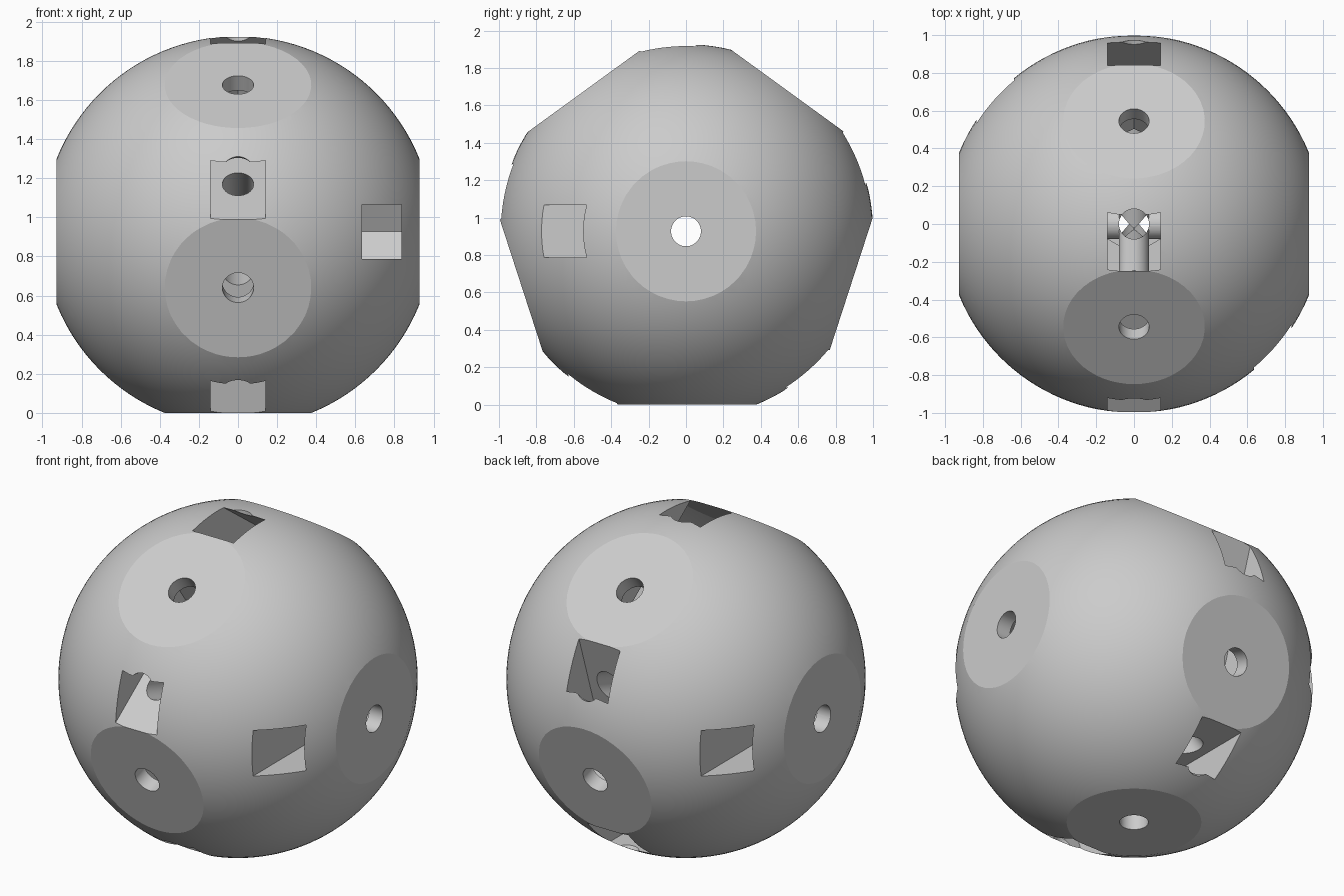
import bpy, bmesh, math
from mathutils import Vector, Matrix

FLAT = 0.927              # distance of each flat from the centre
HOLE_R = 0.08
SLOT_IN, SLOT_OUT = 0.635, 0.835
SLOT_HALF = 0.14

cube = bpy.data.objects.get("Cube")
if cube:
    bpy.data.objects.remove(cube, do_unlink=True)

grey = bpy.data.materials.new("plain_grey")
grey.use_nodes = True
colour = (0.6, 0.6, 0.6, 1)
grey.diffuse_color = colour
grey.node_tree.nodes["Principled BSDF"].inputs["Base Color"].default_value = colour


def make_object(name, bm):
    bmesh.ops.recalc_face_normals(bm, faces=bm.faces[:])
    mesh = bpy.data.meshes.new(name)
    bm.to_mesh(mesh)
    bm.free()
    obj = bpy.data.objects.new(name, mesh)
    bpy.context.collection.objects.link(obj)
    return obj


def frame(normal, side):
    """Matrix taking local x to side and local z to normal."""
    return Matrix((side, normal.cross(side), normal)).transposed().to_4x4()


def hole_cutter(normal, side):
    bm = bmesh.new()
    bmesh.ops.create_cone(bm, cap_ends=True, segments=48, radius1=HOLE_R,
                          radius2=HOLE_R, depth=3, matrix=frame(normal, side))
    return make_object("hole_cutter", bm)


def slot_cutter(normal, side):
    """Straight slot that ends in the point of a hexagon past the hole."""
    tip = SLOT_HALF / math.cos(math.pi / 6)
    outline = [(1.3, -SLOT_HALF), (1.3, SLOT_HALF), (-tip / 2, SLOT_HALF),
               (-tip, 0), (-tip / 2, -SLOT_HALF)]
    bm = bmesh.new()
    face = bm.faces.new([bm.verts.new((u, v, SLOT_IN)) for u, v in outline])
    top = bmesh.ops.extrude_face_region(bm, geom=[face])["geom"]
    bmesh.ops.translate(bm, vec=(0, 0, SLOT_OUT - SLOT_IN),
                        verts=[g for g in top if isinstance(g, bmesh.types.BMVert)])
    bm.transform(frame(normal, side))
    return make_object("slot_cutter", bm)


# Directions of the flats: five around the x axis, one at each end of it
sites = []
for i in range(5):
    a = math.radians(-90 + 72 * i)
    sites.append((Vector((0, math.cos(a), math.sin(a))),
                  Vector((0, -math.sin(a), math.cos(a)))))
for s in (1, -1):
    sites.append((Vector((s, 0, 0)), Vector((0, -s, 0))))

# Ball with the flats sliced off
bm = bmesh.new()
bmesh.ops.create_uvsphere(bm, u_segments=128, v_segments=64, radius=1)
for normal, side in sites:
    cut = bmesh.ops.bisect_plane(bm, geom=bm.verts[:] + bm.edges[:] + bm.faces[:],
                                 plane_co=normal * FLAT, plane_no=normal,
                                 clear_outer=True)
    rim = [g for g in cut["geom_cut"] if isinstance(g, bmesh.types.BMEdge)]
    bmesh.ops.holes_fill(bm, edges=rim, sides=0)
ball = make_object("connector_ball", bm)

# Screw holes through the centre and nut slots behind each flat
cutters = [hole_cutter(n, d) for n, d in sites[:6]]
cutters += [slot_cutter(n, d) for n, d in sites]
for cutter in cutters:
    cutter.hide_render = True
    mod = ball.modifiers.new("cut", 'BOOLEAN')
    mod.operation = 'DIFFERENCE'
    mod.solver = 'EXACT'
    mod.object = cutter
bpy.context.view_layer.update()
result = bpy.data.meshes.new_from_object(
    ball.evaluated_get(bpy.context.evaluated_depsgraph_get()))
ball.modifiers.clear()
ball.data = result
for cutter in cutters:
    bpy.data.objects.remove(cutter, do_unlink=True)

ball.data.materials.clear()
ball.data.materials.append(grey)
ball.location.z = FLAT

bpy.ops.object.select_all(action='DESELECT')
ball.select_set(True)
bpy.context.view_layer.objects.active = ball
bpy.ops.object.shade_smooth_by_angle(angle=math.radians(14))
